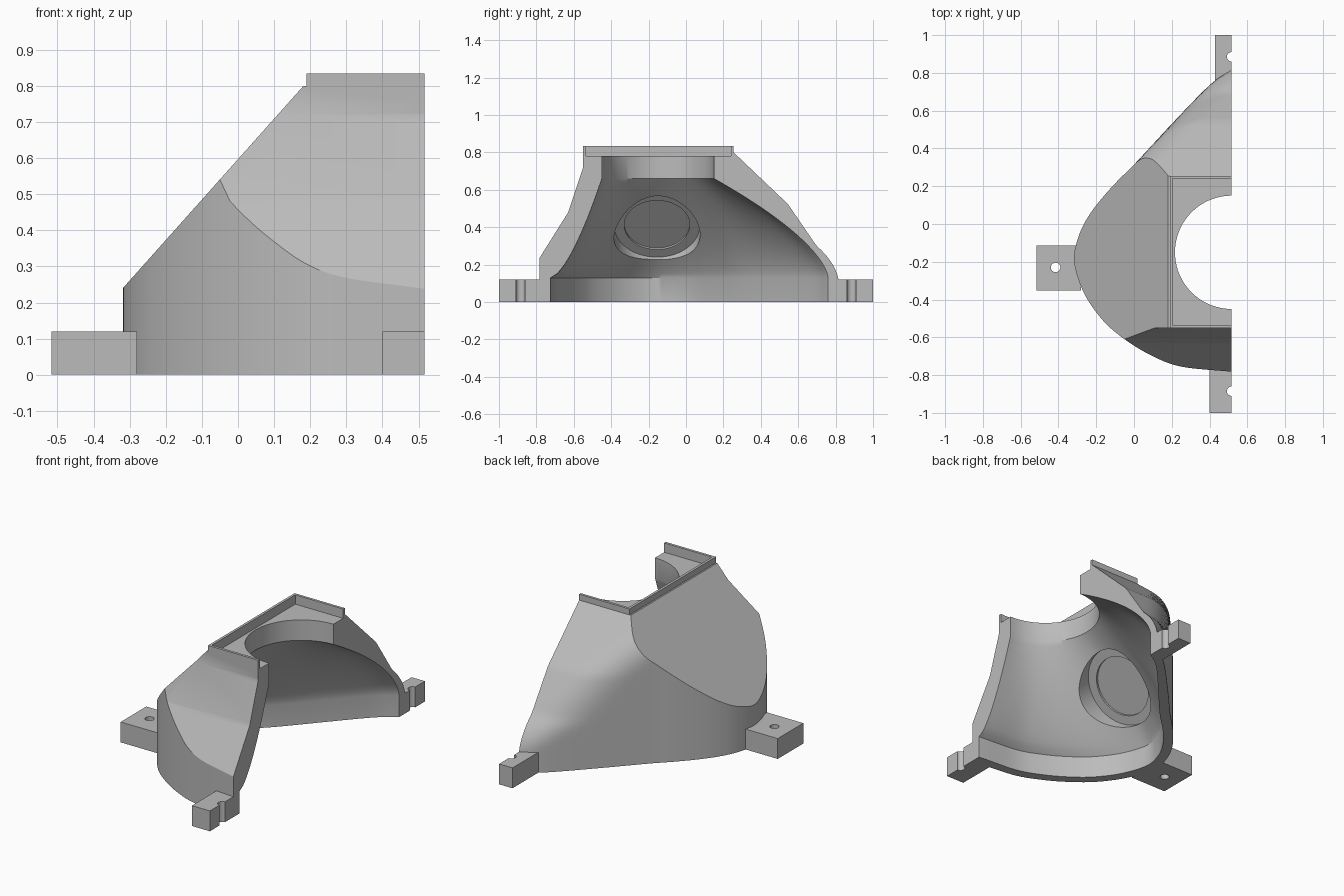
import bpy, bmesh, math
from mathutils import Vector, Matrix

cube = bpy.data.objects.get("Cube")
if cube:
    bpy.data.objects.remove(cube)

CUT = 0.517            # x of the flat open side
HOLE_Y, HOLE_R = -0.15, 0.30

grey = bpy.data.materials.new("plain_grey")
grey.use_nodes = True
grey.diffuse_color = (0.5, 0.5, 0.5, 1)
grey.node_tree.nodes["Principled BSDF"].inputs["Base Color"].default_value = (0.5, 0.5, 0.5, 1)


def finish(name, bm):
    bmesh.ops.recalc_face_normals(bm, faces=bm.faces)
    mesh = bpy.data.meshes.new(name)
    bm.to_mesh(mesh)
    bm.free()
    mesh.materials.append(grey)
    ob = bpy.data.objects.new(name, mesh)
    bpy.context.scene.collection.objects.link(ob)
    return ob


def loft(name, rings):
    """Skin a stack of closed rings and cap both ends."""
    bm = bmesh.new()
    vs = [[bm.verts.new(p) for p in ring] for ring in rings]
    n = len(rings[0])
    for a, b in zip(vs, vs[1:]):
        for i in range(n):
            j = (i + 1) % n
            bm.faces.new((a[i], a[j], b[j], b[i]))
    bm.faces.new(vs[0])
    bm.faces.new(vs[-1])
    return finish(name, bm)


def box(name, x0, x1, y0, y1, z0, z1):
    base = [(x0, y0), (x1, y0), (x1, y1), (x0, y1)]
    return loft(name, [[(x, y, z) for x, y in base] for z in (z0, z1)])


def cylinder(name, r, start, axis, length):
    bm = bmesh.new()
    axis = Vector(axis).normalized()
    mat = Matrix.Translation(Vector(start) + axis * length / 2) @ axis.to_track_quat('Z', 'Y').to_matrix().to_4x4()
    bmesh.ops.create_cone(bm, cap_ends=True, segments=64, radius1=r, radius2=r, depth=length, matrix=mat)
    return finish(name, bm)


def volume(mesh):
    bm = bmesh.new()
    bm.from_mesh(mesh)
    v = bm.calc_volume()
    bm.free()
    return v


def combine(target, other, op):
    """Boolean that accepts the first solver giving a plausible volume."""
    before = volume(target.data)
    low, high = (0.1, 0.999999) if op == 'DIFFERENCE' else (1.000001, 1.6)
    mod = target.modifiers.new(op, 'BOOLEAN')
    mod.operation, mod.object = op, other
    for solver in ('EXACT', 'MANIFOLD', 'FLOAT'):
        mod.solver = solver
        bpy.context.view_layer.update()
        graph = bpy.context.evaluated_depsgraph_get()
        result = bpy.data.meshes.new_from_object(target.evaluated_get(graph))
        if low * before < volume(result) < high * before:
            target.data = result
            break
    target.modifiers.clear()
    bpy.data.objects.remove(other)


def spline(pts, steps):
    """Catmull-Rom curve through the points."""
    p = [Vector(q) for q in pts]
    p = [2 * p[0] - p[1]] + p + [2 * p[-1] - p[-2]]
    out = []
    for a, b, c, d in zip(p, p[1:], p[2:], p[3:]):
        for k in range(steps):
            t = k / steps
            out.append(0.5 * (2 * b + (c - a) * t + (2 * a - 5 * b + 4 * c - d) * t * t
                              + (3 * b - a - 3 * c + d) * t ** 3))
    return out + [p[-2]]


def lerp_table(table, z):
    for (z0, v0), (z1, v1) in zip(table, table[1:]):
        if z <= z1:
            return v0 + (v1 - v0) * (z - z0) / (z1 - z0)


# Half footprint, front to back around the left wall
foot = spline([(CUT, -0.782), (0.25, -0.755), (0.09, -0.695), (-0.05, -0.61), (-0.165, -0.51),
               (-0.265, -0.365), (-0.317, -0.2), (-0.295, -0.07), (-0.245, 0.035), (-0.175, 0.13),
               (-0.09, 0.225), (0.01, 0.325), (0.2, 0.53), (0.4, 0.735), (CUT, 0.818)], 6)

# Outer shell: footprint blended softly into the sloping back
BACK = [(0, 1.15), (0.118, 0.93), (0.305, 0.695), (0.524, 0.545), (0.80, 0.255), (0.9, 0.255)]


def soft_min(a, b, k=0.15):
    h = max(k - abs(a - b), 0) / k
    return min(a, b) - h * h * k / 4


levels = [0.80 * i / 32 for i in range(33)]
shell = loft("mould_half_shell",
             [[(p.x, soft_min(p.y, lerp_table(BACK, z)), z) for p in foot] for z in levels])

# Slanted left face
slant = [(-0.6, -0.075), (0.225, 0.849), (0.225, 1), (-0.6, 1)]
combine(shell, loft("slant_cutter", [[(x, y, z) for x, z in slant] for y in (-1.2, 1.2)]), 'DIFFERENCE')

# Stepped front slope
front = [(-0.95, 0.225), (-0.79, 0.225), (-0.63, 0.48), (-0.55, 0.72), (-0.55, 0.95), (-0.95, 0.95)]
combine(shell, loft("front_cutter", [[(x, y, z) for y, z in front] for x in (-1, 1)]), 'DIFFERENCE')

# Top block and the three mounting tabs
combine(shell, box("top_block", 0.19, CUT, -0.55, 0.255, 0.79, 0.835), 'UNION')
combine(shell, box("left_tab", -0.517, -0.28, -0.353, -0.115, 0, 0.12), 'UNION')
combine(shell, box("front_tab", 0.40, CUT, -1, -0.74, 0, 0.12), 'UNION')
combine(shell, box("back_tab", 0.43, CUT, 0.70, 1, 0, 0.12), 'UNION')

# Cavity: inset footprint lofted up to the round opening, mirrored past the open side
centre = Vector((CUT, HOLE_Y))
ring = foot + [Vector((2 * CUT - p.x, p.y)) for p in foot[-2:0:-1]]


def cavity_ring(z):
    t = min(max((z - 0.13) / 0.53, 0), 1)
    pts = []
    for p in ring:
        d = (p - centre).normalized()
        w = t ** (1.1 + 0.45 * d.y)
        q = (p - d * 0.058).lerp(centre + d * HOLE_R, w)
        pts.append((q.x, q.y, z))
    return pts


heights = [-0.1] + [0.13 + 0.53 * i / 24 for i in range(25)] + [1.0]
combine(shell, loft("cavity_cutter", [cavity_ring(z) for z in heights]), 'DIFFERENCE')

# Rimmed recess on the top
combine(shell, box("rim_cutter", 0.205, 0.7, -0.535, 0.24, 0.78, 1.1), 'DIFFERENCE')

# Shallow stepped round pocket behind the slanted face
axis = Vector((0.747, 0, -0.665))
pocket = Vector((-0.045, -0.155, 0.412))
combine(shell, cylinder("pocket_cutter", 0.23, pocket, axis, 0.25), 'DIFFERENCE')
combine(shell, cylinder("pocket_step_cutter", 0.175, pocket - axis * 0.012, axis, 0.2), 'DIFFERENCE')

# Bolt holes
for x, y in ((-0.415, -0.23), (CUT, -0.885), (CUT, 0.885)):
    combine(shell, cylinder("bolt_cutter", 0.025, (x, y, -0.1), (0, 0, 1), 0.4), 'DIFFERENCE')

bpy.ops.object.select_all(action='DESELECT')
shell.select_set(True)
bpy.context.view_layer.objects.active = shell
bpy.ops.object.shade_smooth_by_angle(angle=math.radians(32))
